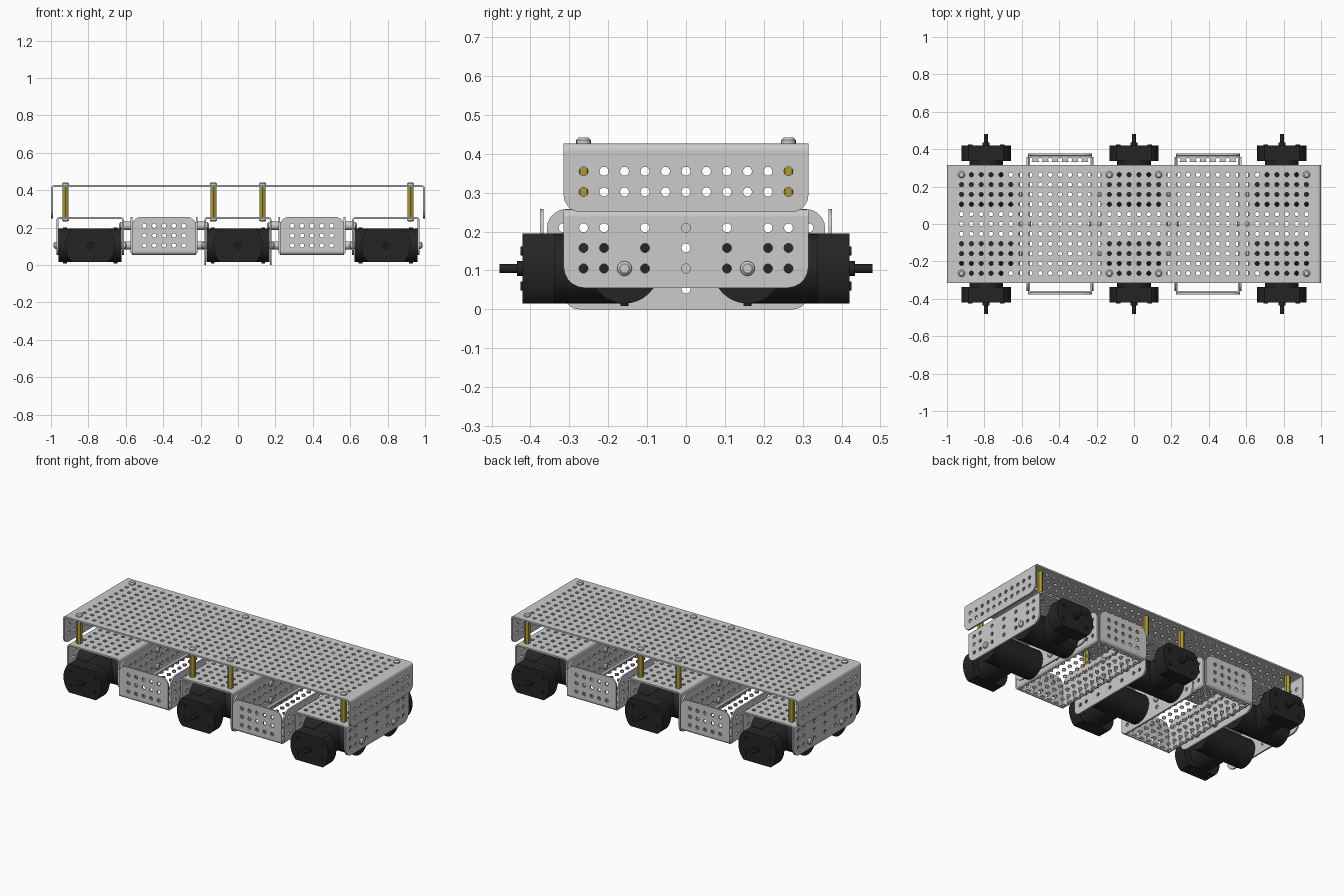
import bpy, bmesh, math
from mathutils import Matrix, Vector

if "Cube" in bpy.data.objects:
    bpy.data.objects.remove(bpy.data.objects["Cube"])

P = 0.0527      # hole pitch
T = 0.01        # sheet thickness
R = 0.018       # outer bend radius
HOLE = 0.0118


def material(name, rgb):
    m = bpy.data.materials.new(name)
    m.diffuse_color = (*rgb, 1)
    m.use_nodes = True
    m.node_tree.nodes["Principled BSDF"].inputs["Base Color"].default_value = m.diffuse_color
    return m


BLACK = material("black", (0.018, 0.018, 0.018))
BRASS = material("brass", (0.42, 0.32, 0.04))


def finish(name, bm, mat=None, smooth=True):
    bmesh.ops.remove_doubles(bm, verts=bm.verts, dist=1e-5)
    bmesh.ops.recalc_face_normals(bm, faces=bm.faces)
    me = bpy.data.meshes.new(name)
    bm.to_mesh(me)
    bm.free()
    ob = bpy.data.objects.new(name, me)
    bpy.context.collection.objects.link(ob)
    if mat:
        me.materials.append(mat)
    if smooth:
        bpy.ops.object.select_all(action='DESELECT')
        ob.select_set(True)
        bpy.context.view_layer.objects.active = ob
        bpy.ops.object.shade_smooth_by_angle(angle=math.radians(35))
    return ob


def row(n, c=0.0):
    return [c + (i - (n - 1) / 2) * P for i in range(n)]


def sheet(bm, outline, holes, mat):
    """Perforated flat sheet from a filled curve, added to bm."""
    cu = bpy.data.curves.new("sheet", 'CURVE')
    cu.dimensions, cu.fill_mode, cu.extrude = '2D', 'BOTH', T / 2
    loops = [outline]
    for u, v in holes:
        loops.append([(u + HOLE * math.cos(a * math.tau / 10),
                       v + HOLE * math.sin(a * math.tau / 10)) for a in range(10)])
    for pts in loops:
        sp = cu.splines.new('POLY')
        sp.points.add(len(pts) - 1)
        for p, co in zip(sp.points, pts):
            p.co = (*co, 0, 1)
        sp.use_cyclic_u, sp.use_smooth = True, False
    ob = bpy.data.objects.new("sheet", cu)
    bpy.context.collection.objects.link(ob)
    me = bpy.data.meshes.new_from_object(
        ob.evaluated_get(bpy.context.evaluated_depsgraph_get()))
    me.transform(mat)
    bm.from_mesh(me)
    bpy.data.objects.remove(ob)
    bpy.data.curves.remove(cu)
    bpy.data.meshes.remove(me)


def rect(hx, hy):
    return [(-hx, -hy), (hx, -hy), (hx, hy), (-hx, hy)]


def flange(bm, mat, out, half, zb, zt, holes, rad):
    """Quarter bend plus upright sheet with rounded tip corners, facing local +x."""
    s = 1 if zt > zb else -1
    arc = [math.radians(a) for a in range(0, 91, 18)]
    right = [(half - rad + rad * math.cos(a), zt - s * (rad - rad * math.sin(a))) for a in arc]
    pts = [(half, zb + s * R)] + right
    pts += [(-u, v) for u, v in reversed(pts)]
    frame = Matrix(((0, 0, 1, out - T / 2), (1, 0, 0, 0), (0, 1, 0, 0), (0, 0, 0, 1)))
    sheet(bm, pts, holes, mat @ frame)
    rings = []
    for a in arc:
        rings.append([bm.verts.new(mat @ Vector((out - R + r * math.cos(a), y,
                                                 zb + s * R - s * r * math.sin(a))))
                      for r, y in ((R, -half), (R, half), (R - T, half), (R - T, -half))])
    for a, b in zip(rings, rings[1:]):
        for i in range(4):
            j = (i + 1) % 4
            bm.faces.new((a[i], a[j], b[j], b[i]))
    bm.faces.new(rings[0])
    bm.faces.new(rings[-1])


def channel(name, cx, hx, hy, zb, zt, base, side, rad, tray_side=None):
    """Folded sheet: flanges on both x ends, and on both y ends for a tray."""
    bm = bmesh.new()
    s = 1 if zt > zb else -1
    sheet(bm, rect(hx - R, hy - R if tray_side else hy), base,
          Matrix.Translation((cx, 0, zb + s * T / 2)))
    for k in range(4):
        m = Matrix.Translation((cx, 0, 0)) @ Matrix.Rotation(k * math.pi / 2, 4, 'Z')
        if k % 2 == 0:
            flange(bm, m, hx, hy - R if tray_side else hy, zb, zt, side, rad)
        elif tray_side:
            flange(bm, m, hy, hx - 0.008, zb, zt, tray_side, rad)
    return finish(name, bm)


def grid(us, vs):
    return [(u, v) for u in us for v in vs]


def cyl(bm, p, q, r, r2=None, n=24):
    p, q = Vector(p), Vector(q)
    m = Matrix.Translation((p + q) / 2) @ (q - p).to_track_quat('Z', 'Y').to_matrix().to_4x4()
    return bmesh.ops.create_cone(bm, cap_ends=True, segments=n, radius1=r,
                                 radius2=r if r2 is None else r2,
                                 depth=(q - p).length, matrix=m)['verts']


def bolt(bm, p, d):
    """Domed bolt head sitting on p, pointing along d."""
    p, d = Vector(p), Vector(d)
    cyl(bm, p, p + d * 0.008, 0.019, n=16)
    cyl(bm, p + d * 0.008, p + d * 0.015, 0.019, 0.012, n=16)


# Top deck
channel("top_deck", 0, 1.0, 0.315, 0.427, 0.25, grid(row(36), row(11)),
        grid(row(11), (0.302, 0.355)), 0.045)

# Motor brackets
cols = [0] + [s * k * P for k in (2, 4, 5) for s in (-1, 1)]
ROWS = (0.105, 0.158, 0.21)
for name, cx, tip in (("left_bracket", -15 * P, 0.055), ("middle_bracket", 0, 0.0),
                      ("right_bracket", 15 * P, 0.055)):
    zs = ROWS if tip else (0.052,) + ROWS
    channel(name, cx, 0.18, 0.315, 0.257, tip, grid(row(6, 0), row(11)),
            grid(cols, zs), 0.055 if tip else 0.04)

# Open trays between the brackets
for name, cx in (("left_tray", -7.5 * P), ("right_tray", 7.5 * P)):
    channel(name, cx, 0.18, 0.376, 0.055, 0.258, grid(row(7), row(14)),
            grid(row(13), ROWS), 0.05, grid(row(5), ROWS))

# Brass standoffs and the deck bolts
brass, bolts = bmesh.new(), bmesh.new()
for x in (-17.5 * P, -2.5 * P, 2.5 * P, 17.5 * P):
    for y in (-5 * P, 5 * P):
        cyl(brass, (x, y, 0.257), (x, y, 0.417), 0.018, n=6)
        bolt(bolts, (x, y, 0.427), (0, 0, 1))
        bolt(bolts, (x, y, 0.247), (0, 0, -1))
finish("standoffs", brass, BRASS)

# Motor mounting bolts on the bracket flanges
for cx in (-15 * P, 0, 15 * P):
    for s in (-1, 1):
        for y in (-3 * P, 3 * P):
            bolt(bolts, (cx + s * 0.18, y, 0.105), (s, 0, 0))
finish("bolts", bolts)

# Spacers and bolts joining trays to brackets
joints = bmesh.new()
for cx in (-7.5 * P, 7.5 * P):
    for s in (-1, 1):
        for z in (0.105, 0.21):
            cyl(joints, (cx + s * 0.18, 0, z), (cx + s * 0.215, 0, z), 0.022, n=16)
            bolt(joints, (cx + s * 0.17, 0, z), (-s, 0, 0))
            bolt(joints, (cx + s * 0.225, 0, z), (s, 0, 0))
finish("tray_joints", joints)

# Gear motors: body along x, gearbox and shaft along y
ZM = 0.105
for i, cx in enumerate((-15 * P, 0, 15 * P)):
    for s in (-1, 1):
        bm = bmesh.new()
        y0 = s * 3 * P
        cyl(bm, (cx - 0.168, y0, ZM), (cx + 0.168, y0, ZM), 0.09, n=32)
        cyl(bm, (cx, y0, ZM), (cx, s * 0.345, ZM), 0.09, n=32)
        # wide front cover with flattened top and bottom
        for v in cyl(bm, (cx, s * 0.338, ZM), (cx, s * 0.42, ZM), 0.132, n=40):
            v.co.z = max(ZM - 0.09, min(ZM + 0.09, v.co.z))
        cyl(bm, (cx, s * 0.42, ZM), (cx, s * 0.435, ZM), 0.019)
        cyl(bm, (cx, s * 0.43, ZM), (cx, s * 0.48, ZM), 0.011, n=16)
        for dx in (-0.135, 0.135):
            cyl(bm, (cx + dx, y0, ZM - 0.096), (cx + dx, y0, ZM + 0.096), 0.01, n=12)
        for dx in (-0.085, 0.085):
            for dz in (-0.045, 0.045):
                cyl(bm, (cx + dx, s * 0.42, ZM + dz), (cx + dx, s * 0.426, ZM + dz), 0.012, n=12)
        finish(f"motor_{i + 1}_{'front' if s < 0 else 'back'}", bm, BLACK)
